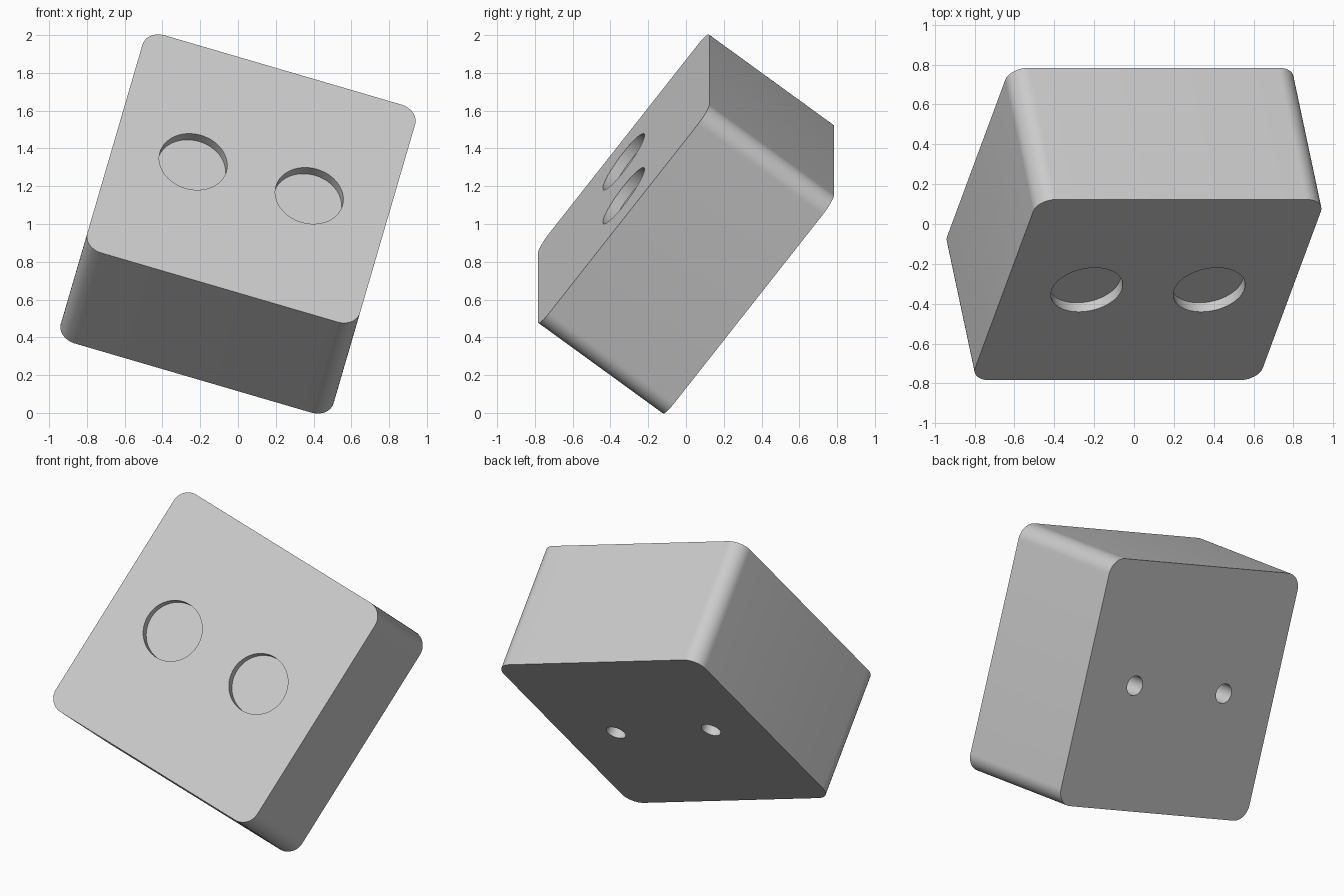
import bpy
import bmesh
from math import sin, cos, radians
from mathutils import Matrix, Vector

if "Cube" in bpy.data.objects:
    bpy.data.objects.remove(bpy.data.objects["Cube"], do_unlink=True)

SIDE, DEPTH, CORNER = 1.504, 0.828, 0.1
ROLL, PITCH = radians(16.3), radians(37.1)

# Tilted frame: across the face, up the face, out of the face
across = Vector((cos(ROLL), 0, -sin(ROLL)))
up = Vector((sin(ROLL) * cos(PITCH), sin(PITCH), cos(ROLL) * cos(PITCH)))
frame = Matrix((across, up, across.cross(up))).transposed().to_4x4()
frame.translation = (0, 0, 1)

grey = bpy.data.materials.new("light grey")
grey.use_nodes = True
grey.diffuse_color = (0.6, 0.6, 0.6, 1)
grey.node_tree.nodes["Principled BSDF"].inputs["Base Color"].default_value = (0.6, 0.6, 0.6, 1)


def make_object(name, bm):
    mesh = bpy.data.meshes.new(name)
    bm.to_mesh(mesh)
    bm.free()
    mesh.materials.append(grey)
    obj = bpy.data.objects.new(name, mesh)
    bpy.context.collection.objects.link(obj)
    obj.matrix_world = frame
    return obj


def hole_cutter(name, x, radius, z_low, z_high):
    bm = bmesh.new()
    bmesh.ops.create_cone(bm, cap_ends=True, segments=64, radius1=radius, radius2=radius,
                          depth=z_high - z_low,
                          matrix=Matrix.Translation((x, 0, (z_low + z_high) / 2)))
    obj = make_object(name, bm)
    obj.hide_render = True
    return obj


# Block with four rounded edges running front to back
bm = bmesh.new()
bmesh.ops.create_cube(bm, size=1, matrix=Matrix.Diagonal((SIDE, SIDE, DEPTH, 1)))
edges = [e for e in bm.edges if abs(e.verts[0].co.z - e.verts[1].co.z) > DEPTH / 2]
bmesh.ops.bevel(bm, geom=edges, offset=CORNER, segments=12, profile=0.5, affect='EDGES')
block = make_object("rounded_block", bm)

# Wide shallow recesses in front, narrow holes behind
front, back = DEPTH / 2, -DEPTH / 2
cutters = []
for side, sign in (("left", 1), ("right", -1)):
    cutters.append(hole_cutter(side + "_recess_cutter", sign * 0.32, 0.183, front - 0.057, front + 0.1))
    cutters.append(hole_cutter(side + "_back_hole_cutter", sign * 0.355, 0.06, back - 0.1, back + 0.3))

bpy.ops.object.select_all(action='DESELECT')
block.select_set(True)
bpy.context.view_layer.objects.active = block
for cutter in cutters:
    mod = block.modifiers.new(cutter.name, 'BOOLEAN')
    mod.operation = 'DIFFERENCE'
    mod.solver = 'EXACT'
    mod.object = cutter
    bpy.ops.object.modifier_apply(modifier=mod.name)
for cutter in cutters:
    bpy.data.objects.remove(cutter, do_unlink=True)
bpy.ops.object.shade_smooth_by_angle(angle=radians(30))
